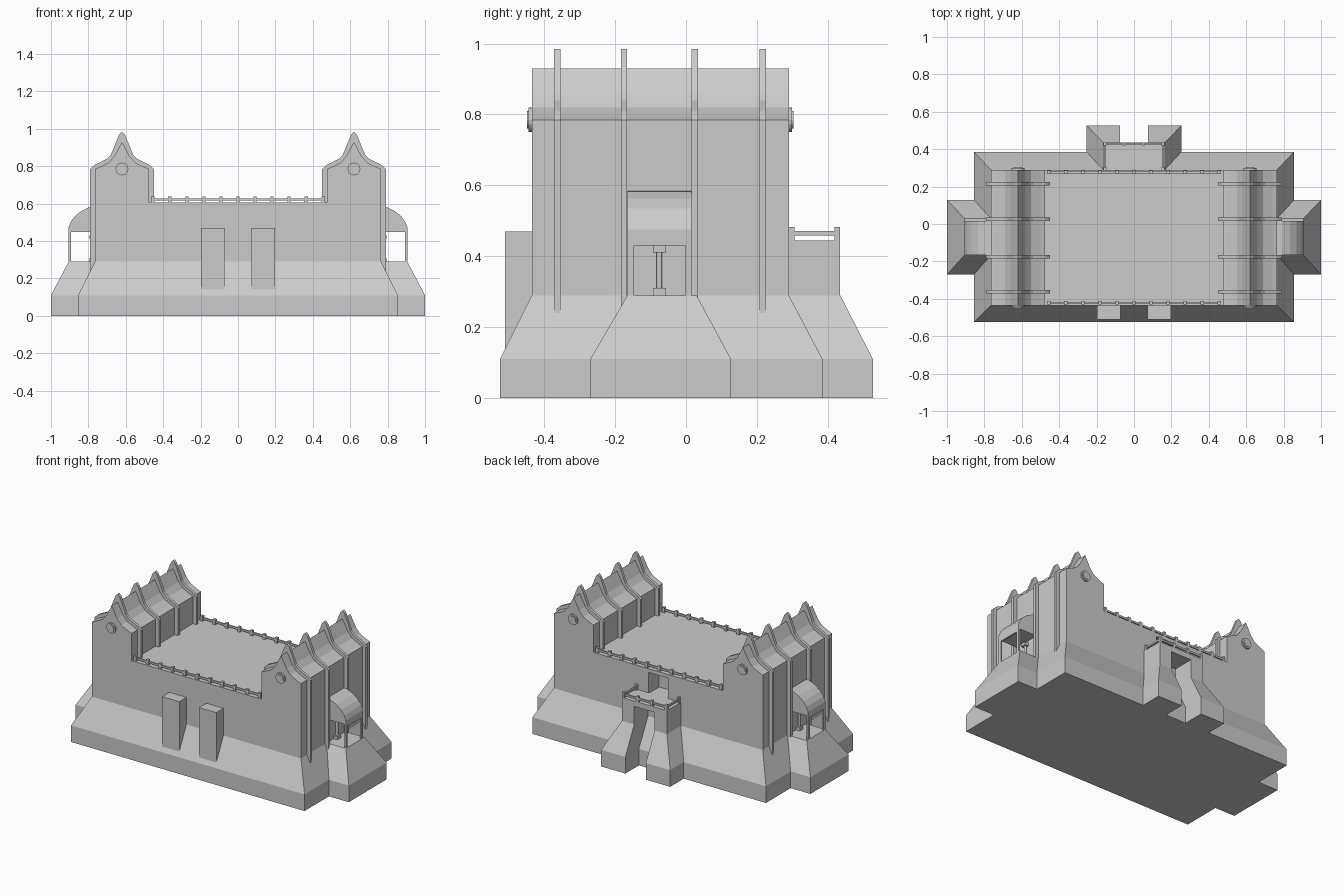
import bpy, math
from mathutils import Vector
import bmesh

if "Cube" in bpy.data.objects:
    bpy.data.objects.remove(bpy.data.objects["Cube"])


def make(name, verts, faces):
    me = bpy.data.meshes.new(name)
    me.from_pydata(verts, [], faces)
    bm = bmesh.new()
    bm.from_mesh(me)
    bmesh.ops.recalc_face_normals(bm, faces=bm.faces)
    bm.to_mesh(me)
    bm.free()
    ob = bpy.data.objects.new(name, me)
    bpy.context.collection.objects.link(ob)
    return ob


def loft(name, rings):
    """Stack of rectangles (x0, x1, y0, y1, z) joined into a solid."""
    verts, faces = [], [(0, 1, 2, 3)]
    for x0, x1, y0, y1, z in rings:
        verts += [(x0, y0, z), (x1, y0, z), (x1, y1, z), (x0, y1, z)]
    for r in range(len(rings) - 1):
        a = r * 4
        for i in range(4):
            j = (i + 1) % 4
            faces.append((a + i, a + j, a + 4 + j, a + 4 + i))
    n = len(verts)
    faces.append((n - 4, n - 3, n - 2, n - 1))
    return make(name, verts, faces)


def box(name, x0, x1, y0, y1, z0, z1):
    x0, x1 = sorted((x0, x1))
    return loft(name, [(x0, x1, y0, y1, z0), (x0, x1, y0, y1, z1)])


def slab(name, profile, y0, y1):
    """Extrude an x-z outline along y."""
    n = len(profile)
    verts = [(x, y, z) for y in (y0, y1) for x, z in profile]
    faces = [tuple(range(n)), tuple(range(n, 2 * n))]
    faces += [(i, (i + 1) % n, n + (i + 1) % n, n + i) for i in range(n)]
    return make(name, verts, faces)


def disc(name, loc, r, depth, axis='Z', sides=16):
    bpy.ops.mesh.primitive_cylinder_add(vertices=sides, radius=r, depth=depth, location=loc)
    ob = bpy.context.object
    ob.name = name
    if axis == 'Y':
        ob.rotation_euler.x = math.pi / 2
    return ob


# sloped plinth
loft("plinth", [(-.855, .855, -.525, .385, 0), (-.855, .855, -.525, .385, .11),
                (-.765, .765, -.435, .29, .29)])

# main hall with two gabled ends, as one extruded outline
half = [(.765, .785), (.74, .795), (.69, .82), (.66, .855), (.62, .93),
        (.58, .855), (.55, .82), (.50, .795), (.475, .785), (.475, .605)]
hall = [(.765, .28)] + half + [(-x, z) for x, z in reversed(half)] + [(-.765, .28)]
body = slab("hall", hall, -.435, .29)

# recessed doorway above the back porch
cutter = box("doorway_cutter", -.07, .07, .18, .40, .442, .58)
cutter.hide_render = True
cutter.hide_viewport = True
mod = body.modifiers.new("doorway", 'BOOLEAN')
mod.object = cutter
mod.operation = 'DIFFERENCE'
mod.solver = 'EXACT'

# front buttresses
for s in (-1, 1):
    box("front_buttress", s * .073, s * .198, -.51, -.42, .13, .47)

for s in (-1, 1):
    # roof ribs
    rib = [(.79, .24), (.79, .785), (.765, .808), (.70, .84), (.68, .86), (.635, .97), (.62, .985),
           (.605, .97), (.56, .86), (.54, .84), (.475, .808), (.45, .785),
           (.45, .60), (.55, .60), (.74, .24)]
    for y in (-.363, -.175, .025, .216):
        slab("roof_rib", [(s * x, z) for x, z in rib], y - .009, y + .009)

    # gable edge trim and medallions
    for y in (-.436, .291):
        disc("medallion", (s * .62, y, .785), .034, .016, 'Y')
        disc("medallion_centre", (s * .62, y, .785), .024, .024, 'Y')

    # side bay base
    def bx(x, y0, y1, z):
        a, b = sorted((s * .70, s * x))
        return (a, b, y0, y1, z)
    loft("bay_base", [bx(1, -.27, .127, 0), bx(1, -.27, .127, .11), bx(.905, -.165, .03, .29)])

    # side bay curved roof
    arc = [(.74, .447), (.905, .447), (.905, .475), (.893, .505), (.87, .535),
           (.835, .562), (.79, .583), (.74, .585)]
    slab("bay_roof", [(s * x, z) for x, z in arc], -.165, .016)

    # side bay posts and lintel
    for y0 in (-.165, -.003):
        box("bay_post", s * .894, s * .905, y0, y0 + .019, .285, .45)
    box("bay_lintel", s * .894, s * .905, -.165, .016, .43, .45)

    # window column inside the bay
    disc("column_shaft", (s * .777, -.075, .36), .008, .14, sides=12)
    for z0, z1 in ((.29, .31), (.41, .43)):
        box("column_block", s * .760, s * .793, -.093, -.057, z0, z1)

    # back porch legs
    def px(x, y, z):
        a, b = sorted((s * .075, s * x))
        return (a, b, .28, y, z)
    loft("porch_leg", [px(.253, .527, 0), px(.253, .527, .11), px(.165, .435, .29),
                       px(.165, .435, .44)])

# porch roof slab
box("porch_deck", -.165, .165, .28, .435, .41, .445)


def railing(name, a, b, count, z0, zr, ztop, w, t):
    """Rail from a to b with evenly spaced square posts."""
    a, b = Vector(a), Vector(b)
    for i in range(count):
        p = a.lerp(b, i / (count - 1))
        box(name + "_post", p.x - w, p.x + w, p.y - w, p.y + w, z0, ztop)
    lo, hi = (min(a.x, b.x), min(a.y, b.y)), (max(a.x, b.x), max(a.y, b.y))
    box(name + "_rail", lo[0] - t, hi[0] + t, lo[1] - t, hi[1] + t, zr, zr + .012)


# deck railings, front and back
for y in (-.421, .276):
    railing("deck", (-.455, y), (.455, y), 11, .60, .616, .639, .009, .005)

# porch railings
railing("porch_back", (-.156, .427), (.156, .427), 4, .44, .459, .482, .008, .005)
for s in (-1, 1):
    railing("porch_side", (s * .156, .298), (s * .156, .427), 2, .44, .459, .482, .008, .005)
